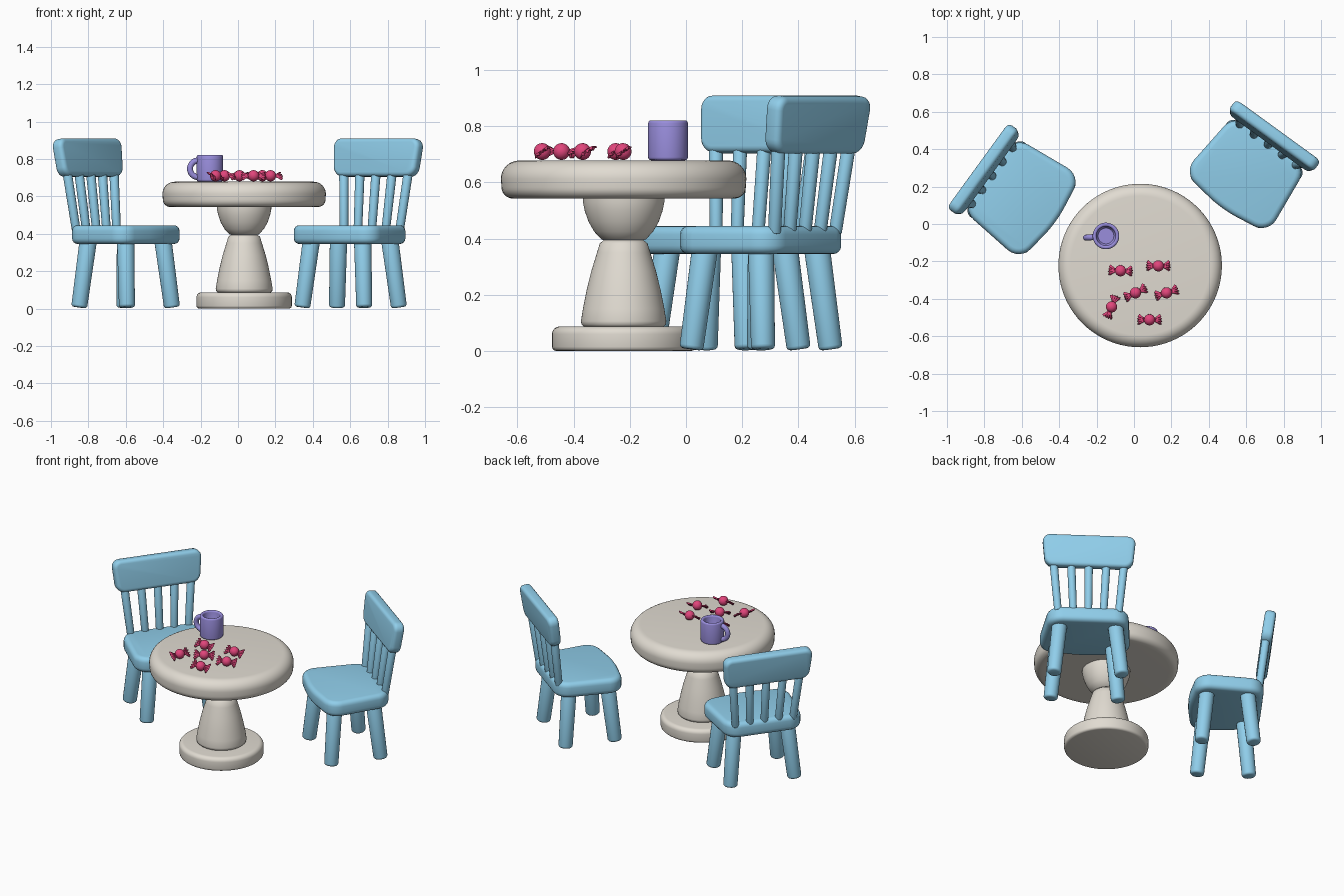
import bpy, bmesh
from math import radians, pi, sin, cos
from mathutils import Matrix, Vector

if "Cube" in bpy.data.objects:
    bpy.data.objects.remove(bpy.data.objects["Cube"])


def material(name, rgb):
    m = bpy.data.materials.new(name)
    m.diffuse_color = (*rgb, 1)
    m.use_nodes = True
    m.node_tree.nodes["Principled BSDF"].inputs["Base Color"].default_value = m.diffuse_color
    return m


BLUE = material("blue paint", (0.28, 0.62, 0.83))
CREAM = material("cream", (0.75, 0.71, 0.64))
LILAC = material("lilac", (0.32, 0.27, 0.72))
PINK = material("pink", (0.75, 0.06, 0.20))


def finish(bm, name, mat, matrix=Matrix(), angle=40):
    bmesh.ops.recalc_face_normals(bm, faces=bm.faces)
    me = bpy.data.meshes.new(name)
    bm.to_mesh(me)
    bm.free()
    ob = bpy.data.objects.new(name, me)
    bpy.context.collection.objects.link(ob)
    ob.matrix_world = matrix
    me.materials.append(mat)
    bpy.ops.object.select_all(action='DESELECT')
    ob.select_set(True)
    bpy.context.view_layer.objects.active = ob
    bpy.ops.object.shade_smooth_by_angle(angle=radians(angle))
    return ob


def soften(bm, width, segments=4):
    edges = [e for e in bm.edges if e.calc_face_angle(0) > radians(50)]
    bmesh.ops.bevel(bm, geom=edges, offset=width, segments=segments,
                    profile=0.5, affect='EDGES', clamp_overlap=True)


def lathe(name, profile, mat, matrix, steps=64):
    bm = bmesh.new()
    vs = [bm.verts.new((r, 0, z)) for r, z in profile]
    es = [bm.edges.new(p) for p in zip(vs, vs[1:])]
    bmesh.ops.spin(bm, geom=vs + es, cent=(0, 0, 0), axis=(0, 0, 1),
                   angle=2 * pi, steps=steps, use_duplicate=False)
    bmesh.ops.remove_doubles(bm, verts=bm.verts, dist=1e-5)
    return finish(bm, name, mat, matrix)


def slab(name, outline, thick, corner, edge, mat, matrix):
    """Rounded outline in xy, extruded up z, with soft edges."""
    bm = bmesh.new()
    bm.faces.new([bm.verts.new((x, y, 0)) for x, y in outline])
    bmesh.ops.bevel(bm, geom=bm.verts[:], offset=corner, segments=6,
                    profile=0.5, affect='VERTICES')
    ret = bmesh.ops.extrude_face_region(bm, geom=bm.faces[:])
    top = [g for g in ret['geom'] if isinstance(g, bmesh.types.BMVert)]
    bmesh.ops.translate(bm, verts=top, vec=(0, 0, thick))
    bmesh.ops.recalc_face_normals(bm, faces=bm.faces)
    soften(bm, edge)
    return finish(bm, name, mat, matrix)


def rod(name, a, b, r1, r2, edge, mat, matrix):
    a, b = Vector(a), Vector(b)
    bm = bmesh.new()
    bmesh.ops.create_cone(bm, cap_ends=True, segments=20, radius1=r1,
                          radius2=r2, depth=(b - a).length)
    soften(bm, edge, 3)
    rot = (b - a).to_track_quat('Z', 'Y').to_matrix().to_4x4()
    return finish(bm, name, mat, matrix @ Matrix.Translation((a + b) / 2) @ rot)


def arc(cx, cz, r, a0, a1, n=6):
    return [(cx + r * cos(radians(a0 + (a1 - a0) * i / n)),
             cz + r * sin(radians(a0 + (a1 - a0) * i / n))) for i in range(n + 1)]


# Chairs: seat, splayed legs, leaning spindles and crest rail
def chair(side, matrix):
    slab(side + "_seat",
         [(-0.28, -0.19), (0, -0.23), (0.28, -0.19), (0.24, 0.22), (-0.24, 0.22)],
         0.10, 0.085, 0.03, BLUE, matrix @ Matrix.Translation((0, 0, 0.345)))
    for sx in (-1, 1):
        for sy, place in ((-1, "front"), (1, "back")):
            rod(f"{side}_{place}_leg", (sx * 0.205, sy * 0.158, 0.006),
                (sx * 0.168, sy * 0.122, 0.38), 0.043, 0.047, 0.014, BLUE, matrix)
    for i in range(-2, 3):
        rod(f"{side}_spindle", (i * 0.092, 0.193, 0.42), (i * 0.107, 0.233, 0.74),
            0.023, 0.025, 0.004, BLUE, matrix)
    tilt = Matrix.Translation((0, 0.265, 0.70)) @ Matrix.Rotation(radians(82 + 0), 4, 'X')
    slab(side + "_crest_rail",
         [(-0.265, 0), (0.265, 0), (0.285, 0.205), (-0.285, 0.205)],
         0.068, 0.05, 0.022, BLUE, matrix @ tilt)


for side, x, y, turn in (("left", -0.601, 0.143, 54), ("right", 0.602, 0.267, -36)):
    chair(side, Matrix.Translation((x, y, 0)) @ Matrix.Rotation(radians(turn), 4, 'Z'))

# Pedestal table
T = Matrix.Translation((0.033, -0.222, 0))
lathe("table_base", [(0, 0), (0.24, 0)] + arc(0.240, 0.015, 0.015, -90, 0, 3)
      + arc(0.228, 0.060, 0.027, 0, 90) + [(0, 0.087)], CREAM, T)
lathe("table_stem", [(0, 0.08), (0.14, 0.085), (0.15, 0.094), (0.152, 0.106),
                     (0.145, 0.15), (0.131, 0.22), (0.115, 0.285), (0.095, 0.35),
                     (0.085, 0.383), (0.07, 0.395), (0, 0.395)], CREAM, T)
lathe("table_bowl", [(0, 0.388), (0.06, 0.39), (0.08, 0.398), (0.105, 0.425),
                     (0.125, 0.46), (0.139, 0.50), (0.145, 0.53), (0.146, 0.56),
                     (0, 0.56)], CREAM, T)
lathe("table_top", [(0, 0.543), (0.38, 0.543)] + arc(0.395, 0.583, 0.04, -80, 0)
      + arc(0.372, 0.613, 0.065, 0, 90, 8) + [(0, 0.679)], CREAM, T, 80)

# Mug with a curved handle
M = Matrix.Translation((-0.15, -0.064, 0.679)) @ Matrix.Rotation(radians(5), 4, 'Z')
lathe("mug", [(0, 0), (0.060, 0)] + arc(0.060, 0.011, 0.011, -80, 0, 4)
      + arc(0.061, 0.132, 0.010, 0, 180) + [(0.050, 0.03), (0.042, 0.02), (0, 0.02)],
      LILAC, M, 40)
bm = bmesh.new()
ring = [bm.verts.new((-0.062, 0.016 * cos(a * pi / 6), 0.023 + 0.016 * sin(a * pi / 6)))
        for a in range(12)]
section = bm.faces.new(ring)
ret = bmesh.ops.spin(bm, geom=[section], cent=(-0.062, 0, 0.068), axis=(0, 1, 0),
                     angle=pi, steps=16)
finish(bm, "mug_handle", LILAC, M)


# Wrapped sweets: ball plus a pleated fan at each end
def sweet(x, y, turn):
    mat = (Matrix.Translation((x, y, 0.710)) @ Matrix.Rotation(radians(turn), 4, 'Z')
           @ Matrix.Rotation(radians(36), 4, 'X'))
    bm = bmesh.new()
    bmesh.ops.create_uvsphere(bm, u_segments=24, v_segments=14, radius=0.030)
    finish(bm, "sweet_ball", PINK, mat)
    n = 8
    for s in (-1, 1):
        bm = bmesh.new()
        rows = []
        for px, half, pleat in ((0.024, 0.007, 0.001), (0.042, 0.019, 0.003),
                                (0.062, 0.034, 0.005)):
            row = []
            for i in range(n + 1):
                t = 2 * i / n - 1
                up = 1 if i % 2 else -1
                notch = 0.004 * up if px > 0.06 else 0
                row.append(bm.verts.new((s * (px + notch - 0.004 * t * t),
                                         half * t, pleat * up)))
            rows.append(row)
        for a, b in zip(rows, rows[1:]):
            for i in range(n):
                bm.faces.new((a[i], a[i + 1], b[i + 1], b[i]))
        ob = finish(bm, "sweet_wrapper_end", PINK, mat, 25)
        mod = ob.modifiers.new("paper", 'SOLIDIFY')
        mod.thickness = 0.004
        mod.offset = 0


for x, y, turn in ((-0.072, -0.250, -3), (0.130, -0.224, 0), (0.008, -0.368, 25),
                   (0.174, -0.368, 17), (-0.120, -0.443, 68), (0.083, -0.512, 0)):
    sweet(x, y, turn)
